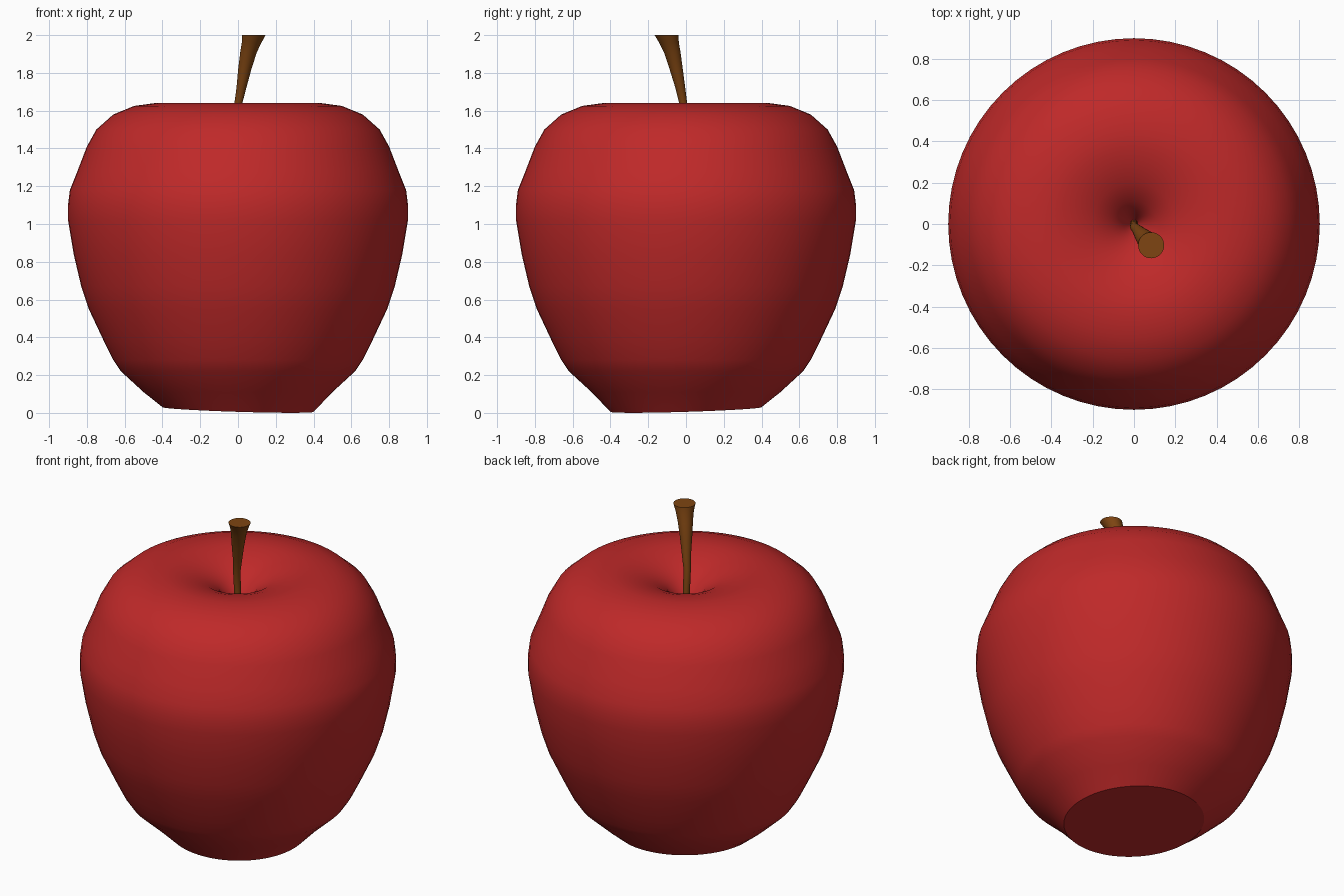
import bpy
import bmesh
from math import sin, cos, tau, radians

cube = bpy.data.objects.get("Cube")
if cube:
    bpy.data.objects.remove(cube, do_unlink=True)


def material(name, color):
    mat = bpy.data.materials.new(name)
    mat.use_nodes = True
    mat.diffuse_color = color
    bsdf = next(n for n in mat.node_tree.nodes if n.type == 'BSDF_PRINCIPLED')
    bsdf.inputs["Base Color"].default_value = color
    return mat


def loft(name, rings, sides, mat, tilt=0.0):
    """Skin circles given as (x, y, z, radius), listed bottom to top.
    The tilt leans the first ring towards the front left."""
    bm = bmesh.new()
    loops = []
    for i, (cx, cy, cz, r) in enumerate(rings):
        slope = tilt if i == 0 else 0.0
        loop = []
        for k in range(sides):
            x, y = r * cos(tau * k / sides), r * sin(tau * k / sides)
            loop.append(bm.verts.new((cx + x, cy + y, cz + slope * (y - x))))
        loops.append(loop)
    for low, high in zip(loops, loops[1:]):
        for k in range(sides):
            n = (k + 1) % sides
            bm.faces.new((low[k], low[n], high[n], high[k]))
    bm.faces.new(loops[0][::-1])
    bm.faces.new(loops[-1])
    mesh = bpy.data.meshes.new(name)
    bm.to_mesh(mesh)
    bm.free()
    mesh.materials.append(mat)
    obj = bpy.data.objects.new(name, mesh)
    bpy.context.collection.objects.link(obj)
    bpy.ops.object.select_all(action='DESELECT')
    obj.select_set(True)
    bpy.context.view_layer.objects.active = obj
    bpy.ops.object.shade_smooth_by_angle(angle=radians(32))
    return obj


red = material("apple red", (0.52, 0.022, 0.022, 1))
brown = material("stem brown", (0.21, 0.06, 0.006, 1))

# Fruit body: radius and height from the flat base, over the rim, into the dimple
profile = [(0.4, 0.018), (0.5, 0.11), (0.62, 0.22), (0.66, 0.28), (0.71, 0.38),
           (0.79, 0.55), (0.83, 0.67), (0.87, 0.84), (0.9, 1.02), (0.9, 1.1),
           (0.89, 1.18), (0.85, 1.28), (0.8, 1.41), (0.75, 1.5), (0.66, 1.58),
           (0.55, 1.625), (0.44, 1.64), (0.36, 1.635), (0.28, 1.615),
           (0.2, 1.585), (0.11, 1.53), (0.05, 1.45), (0.015, 1.38)]
loft("apple_body", [(0, 0, z, r) for r, z in profile], 64, red, tilt=0.031)

# Leaning stem that flares to a flat cut end
loft("stem", [(0, 0, 1.38, 0.02), (0, -0.005, 1.52, 0.02),
              (0.002, -0.015, 1.64, 0.021), (0.018, -0.03, 1.72, 0.026),
              (0.036, -0.052, 1.82, 0.035), (0.056, -0.073, 1.91, 0.044),
              (0.072, -0.09, 1.96, 0.052), (0.083, -0.103, 2.0, 0.063)],
     32, brown)
